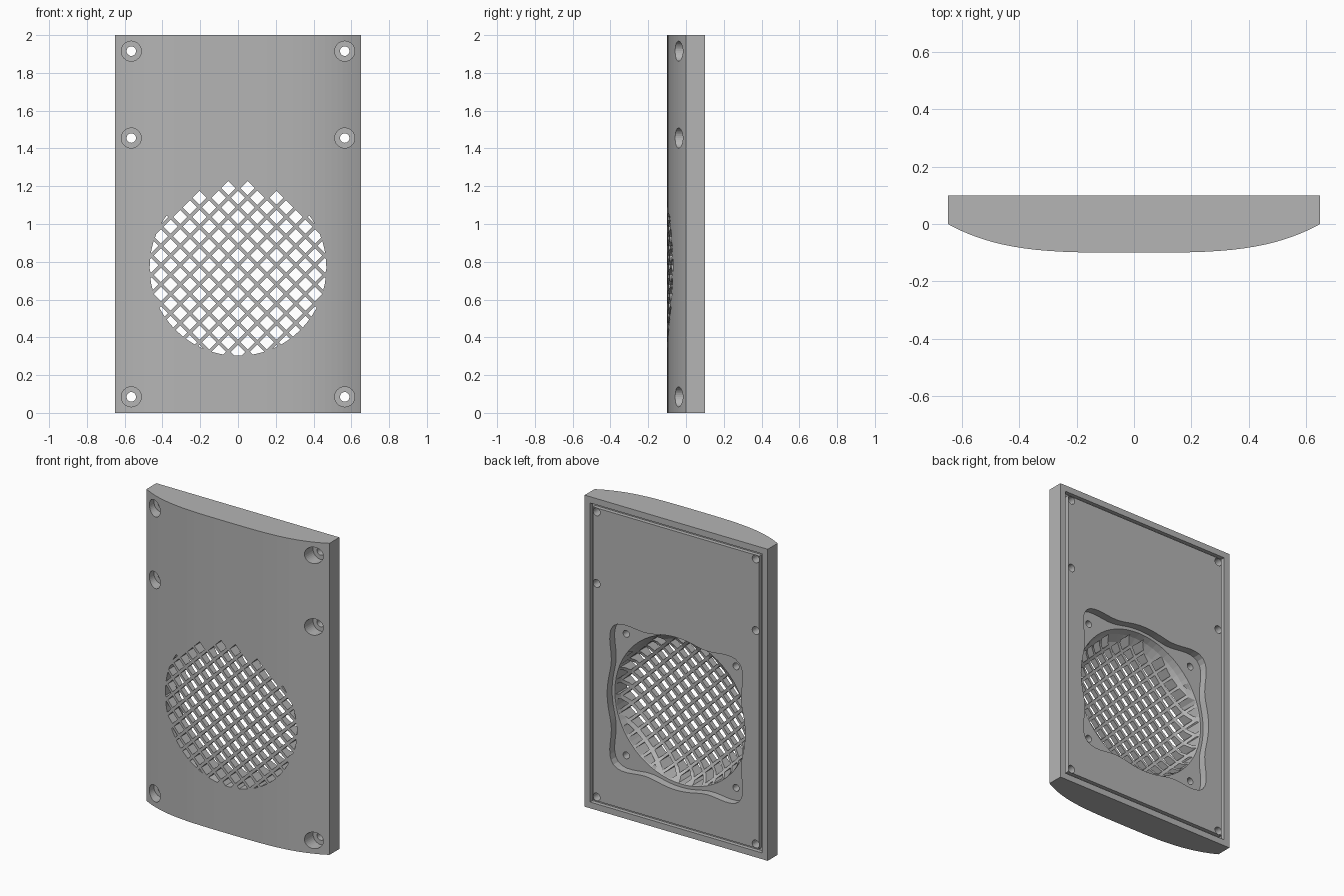
import bpy, bmesh, math
from mathutils import Vector

if "Cube" in bpy.data.objects:
    bpy.data.objects.remove(bpy.data.objects["Cube"])

FAN_Z = 0.77          # centre height of the fan opening
GRILLE_R = 0.47
PITCH = 0.102         # diagonal spacing of the grille cells
CELL = 0.038          # half diagonal of one cell


def to_object(name, bm):
    bmesh.ops.recalc_face_normals(bm, faces=bm.faces)
    mesh = bpy.data.meshes.new(name)
    bm.to_mesh(mesh)
    bm.free()
    obj = bpy.data.objects.new(name, mesh)
    bpy.context.collection.objects.link(obj)
    return obj


def extrude_all(bm, direction):
    res = bmesh.ops.extrude_face_region(bm, geom=bm.faces[:], use_keep_orig=True)
    verts = [g for g in res["geom"] if isinstance(g, bmesh.types.BMVert)]
    bmesh.ops.translate(bm, verts=verts, vec=direction)


def prisms(name, loops, y0, y1):
    """Extrude closed x-z outlines from y0 to y1."""
    bm = bmesh.new()
    for loop in loops:
        bm.faces.new([bm.verts.new((x, y0, z)) for x, z in loop])
    extrude_all(bm, Vector((0, y1 - y0, 0)))
    return to_object(name, bm)


def circle(cx, cz, r, n=32):
    return [(cx + r * math.cos(math.tau * i / n), cz + r * math.sin(math.tau * i / n))
            for i in range(n)]


def rect(inset):
    x, z = 0.65 - inset, 2 - inset
    return [(-x, inset), (x, inset), (x, z), (-x, z)]


def cut(target, cutter):
    mod = target.modifiers.new("cut", "BOOLEAN")
    mod.operation = "DIFFERENCE"
    mod.solver = "EXACT"
    mod.object = cutter
    bpy.context.view_layer.objects.active = target
    bpy.ops.object.modifier_apply(modifier=mod.name)
    bpy.data.objects.remove(cutter)


# Cover body: bowed front, flat back, extruded upward
bm = bmesh.new()
STEPS = 40
profile = [(0.65, 0.1), (-0.65, 0.1)]
for i in range(STEPS + 1):
    t = -math.cos(math.pi * i / STEPS)
    profile.append((0.65 * t, -0.1 * (1 - abs(t) ** 3.6)))
bm.faces.new([bm.verts.new((x, y, 0)) for x, y in profile])
extrude_all(bm, Vector((0, 0, 2)))
cover = to_object("cover_panel", bm)

# Seal groove around the back
groove = prisms("groove_cutter", [rect(0.04)], 0.075, 0.2)
cut(groove, prisms("groove_core", [rect(0.06)], 0, 0.3))
cut(cover, groove)

# Fan seat: round pocket with four mounting lobes
seat = []
for i in range(128):
    a = math.tau * i / 128
    off = (math.degrees(a) % 90 - 45) / 14
    r = 0.49 + 0.14 * math.exp(-off * off)
    seat.append((r * math.cos(a), FAN_Z + r * math.sin(a)))
cut(cover, prisms("seat_cutter", [seat], 0.05, 0.2))

# Dished cavity behind the grille
bm = bmesh.new()
dish = [(0, 0.08), (GRILLE_R, 0.08), (GRILLE_R, 0.05), (0.455, 0.01), (0.42, -0.03),
        (0.36, -0.055), (0.25, -0.067), (0, -0.073)]
verts = [bm.verts.new((r, y, FAN_Z)) for r, y in dish]
edges = [bm.edges.new(pair) for pair in zip(verts, verts[1:])]
bmesh.ops.spin(bm, geom=verts + edges, cent=(0, 0, FAN_Z), axis=(0, 1, 0),
               angle=math.tau, steps=64)
bmesh.ops.remove_doubles(bm, verts=bm.verts, dist=0.0001)
cut(cover, to_object("dish_cutter", bm))

# Diamond grille cells, trimmed to the round opening
bm = bmesh.new()
for row in range(-10, 11):
    for col in range(-10, 11):
        if (row + col) % 2:
            continue
        x, z = col * PITCH / 2, 1.19 + (row - 9) * PITCH / 2
        r = math.hypot(x, z - FAN_Z)
        if r > GRILLE_R + CELL or (z > 1.06 and r > 0.443):
            continue
        corners = [(x + CELL, z), (x, z + CELL), (x - CELL, z), (x, z - CELL)]
        bm.faces.new([bm.verts.new((cx, -0.3, cz)) for cx, cz in corners])
for i in range(64):
    a = math.tau * (i + 0.5) / 64
    d = Vector((math.cos(a), 0, math.sin(a)))
    bmesh.ops.bisect_plane(bm, geom=bm.verts[:] + bm.edges[:] + bm.faces[:],
                           plane_co=d * (GRILLE_R - 0.003) + Vector((0, 0, FAN_Z)),
                           plane_no=d, clear_outer=True)
slivers = [f for f in bm.faces if f.calc_area() < 0.00003]
bmesh.ops.delete(bm, geom=slivers, context="FACES")
extrude_all(bm, Vector((0, 0.36, 0)))
cut(cover, to_object("grille_cutter", bm))

# Screw holes with counterbores, and fan mounting holes
spots = [(s * 0.565, z) for s in (-1, 1) for z in (0.085, 1.455, 1.915)]
cut(cover, prisms("bore_cutter", [circle(x, z, 0.053) for x, z in spots], -0.3, 0.03))
cut(cover, prisms("screw_cutter", [circle(x, z, 0.025, 24) for x, z in spots], -0.3, 0.3))
mounts = [circle(sx * 0.39, FAN_Z + sz * 0.39, 0.022, 24) for sx in (-1, 1) for sz in (-1, 1)]
cut(cover, prisms("mount_cutter", mounts, -0.02, 0.2))

# Single grey finish
grey = bpy.data.materials.new("plain_grey")
grey.use_nodes = True
colour = (0.46, 0.46, 0.46, 1)
grey.diffuse_color = colour
grey.node_tree.nodes["Principled BSDF"].inputs["Base Color"].default_value = colour
cover.data.materials.clear()
cover.data.materials.append(grey)
